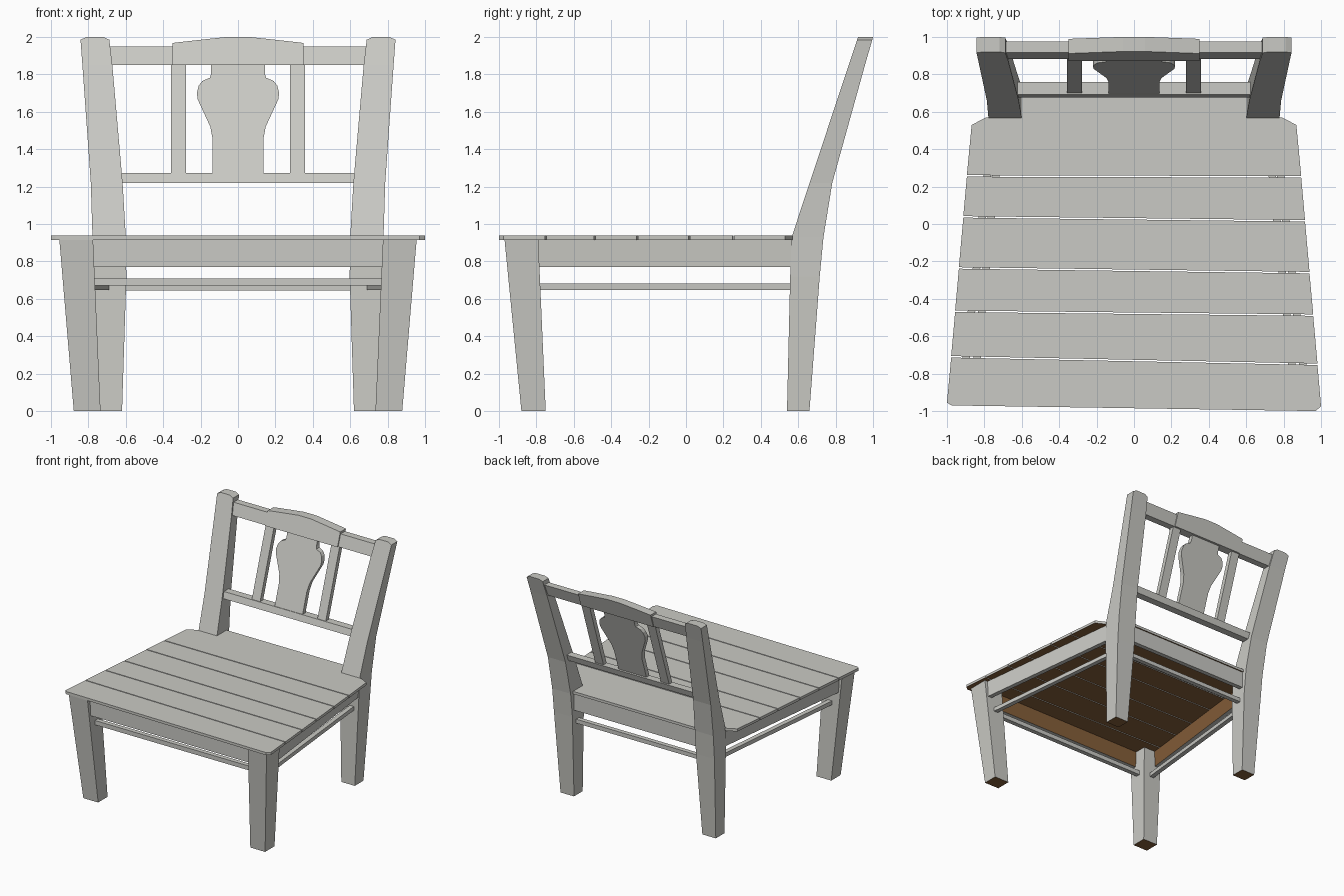
import bpy, bmesh
from mathutils import Vector

if "Cube" in bpy.data.objects:
    bpy.data.objects.remove(bpy.data.objects["Cube"])


def material(name, rgb):
    m = bpy.data.materials.new(name)
    m.diffuse_color = (*rgb, 1)
    m.use_nodes = True
    m.node_tree.nodes["Principled BSDF"].inputs["Base Color"].default_value = m.diffuse_color
    return m


PAINT = material("pale grey paint", (0.59, 0.59, 0.555))
WOOD = material("bare brown wood", (0.24, 0.115, 0.042))


def loft(name, rings, is_wood=lambda n: False):
    """Skin equal-length rings of points and cap the ends; is_wood picks bare faces by normal."""
    bm = bmesh.new()
    vs = [[bm.verts.new(p) for p in r] for r in rings]
    n = len(rings[0])
    for a, b in zip(vs, vs[1:]):
        for i in range(n):
            j = (i + 1) % n
            bm.faces.new((a[i], a[j], b[j], b[i]))
    bm.faces.new(vs[0][::-1])
    bm.faces.new(vs[-1])
    bmesh.ops.recalc_face_normals(bm, faces=bm.faces[:])
    bm.normal_update()
    for f in bm.faces:
        f.material_index = 1 if is_wood(f.normal) else 0
    me = bpy.data.meshes.new(name)
    bm.to_mesh(me)
    bm.free()
    me.materials.append(PAINT)
    me.materials.append(WOOD)
    ob = bpy.data.objects.new(name, me)
    bpy.context.collection.objects.link(ob)
    return ob


def down(n):
    return n.z < -0.9


def slab(name, outline, z0, z1, is_wood=down):
    return loft(name, [[(x, y, z) for x, y in outline] for z in (z0, z1)], is_wood)


def beam(name, p, q, thick, z0, z1, bare_inside=False):
    """Straight rail whose outer face runs from p to q, thickened towards the chair centre."""
    p, q = Vector(p), Vector(q)
    d = (q - p).normalized()
    inward = Vector((-d.y, d.x))
    if inward.dot((p + q) / 2) > 0:
        inward = -inward
    outline = [p, q, q + inward * thick, p + inward * thick]
    rule = (lambda n: n.xy.dot(inward) > 0.9) if bare_inside else (lambda n: False)
    return slab(name, outline, z0, z1, rule)


def leaning(name, outline, off, thick):
    """Front-view outline (x, z) laid into the sloping plane of the backrest."""
    def y(z):
        return 0.565 + 0.332 * (z - 0.93) + off
    return loft(name, [[(x, y(z) + t, z) for x, z in outline] for t in (0, thick)])


def box(x0, x1, z0, z1):
    return [(x0, z0), (x1, z0), (x1, z1), (x0, z1)]


# Legs: sections (z, inner x, outer x, front y, back y)
FRONT = [(0, 0.735, 0.878, -0.88, -0.75), (0.915, 0.775, 0.955, -0.97, -0.79)]
BACK = [(0, 0.62, 0.75, 0.54, 0.66), (0.72, 0.597, 0.775, 0.557, 0.715),
        (0.93, 0.6, 0.778, 0.565, 0.735), (1.22, 0.617, 0.787, 0.661, 0.782),
        (1.85, 0.672, 0.832, 0.87, 0.957), (1.985, 0.688, 0.842, 0.915, 0.996),
        (2.0, 0.72, 0.81, 0.92, 1.0)]
for s, side in ((-1, "left"), (1, "right")):
    for kind, secs in (("front_leg", FRONT), ("back_leg", BACK)):
        loft(f"{kind}_{side}", [[(s * a, c, z), (s * b, c, z), (s * b, d, z), (s * a, d, z)]
                                for z, a, b, c, d in secs], down)

# Seat planks: slightly skewed gaps (left y, right y)
def half(y):
    return 1.0 - 0.13 * (y + 0.97) / 1.5


GAPS = [(-0.97, -0.995), (-0.71, -0.75), (-0.467, -0.487), (-0.235, -0.26),
        (0.038, 0.017), (0.257, 0.252)]
G = 0.004
for i, (l, r) in enumerate(GAPS):
    if i == 0:      # front plank with clipped corners
        pts = [(-1, l + 0.015), (-0.975, l), (0.97, -1.0), (1, r + 0.02)]
    else:
        pts = [(-half(l), l + G), (half(r), r + G)]
    if i < len(GAPS) - 1:
        l2, r2 = GAPS[i + 1]
        pts += [(half(r2), r2 - G), (-half(l2), l2 - G)]
    else:           # rear plank, notched around the back legs
        pts += [(0.868, 0.53), (0.79, 0.57), (0.61, 0.57), (0.61, 0.70),
                (-0.61, 0.70), (-0.61, 0.57), (-0.79, 0.57), (-0.868, 0.53)]
    slab(f"seat_plank_{i + 1}", pts, 0.915, 0.938)

# Aprons (bare wood on the inside) and stretchers
beam("front_apron", (-0.79, -0.935), (0.79, -0.935), 0.04, 0.77, 0.917, True)
beam("back_apron", (-0.62, 0.69), (0.62, 0.69), 0.04, 0.77, 0.917, True)
beam("front_stretcher", (-0.79, -0.88), (0.79, -0.88), 0.04, 0.67, 0.708)
beam("back_stretcher", (-0.62, 0.66), (0.62, 0.66), 0.04, 0.645, 0.68)
for s, side in ((-1, "left"), (1, "right")):
    beam(f"side_apron_{side}", (s * 0.93, -0.82), (s * 0.765, 0.6), 0.04, 0.77, 0.917, True)
    beam(f"side_stretcher_{side}", (s * 0.87, -0.82), (s * 0.725, 0.6), 0.04, 0.648, 0.682)

# Backrest rails
leaning("lower_back_rail", box(-0.64, 0.64, 1.218, 1.272), 0.015, 0.065)
leaning("top_rail", box(-0.7, 0.7, 1.85, 1.95), 0.012, 0.06)
leaning("crest", [(-0.35, 1.85), (0.35, 1.85), (0.35, 1.968), (0.2, 1.985), (0.06, 2.0),
                  (-0.06, 2.0), (-0.2, 1.985), (-0.35, 1.968)], 0.002, 0.078)

# Vase-shaped splat and slats
VASE = [(0.135, 1.26), (0.135, 1.45), (0.148, 1.52), (0.185, 1.6), (0.215, 1.665), (0.22, 1.7),
        (0.21, 1.74), (0.19, 1.765), (0.15, 1.782), (0.145, 1.8), (0.145, 1.86)]
leaning("splat", VASE + [(-x, z) for x, z in reversed(VASE)], 0.02, 0.04)
for s, side in ((-1, "left"), (1, "right")):
    leaning(f"slat_{side}", box(s * 0.277, s * 0.357, 1.26, 1.86), 0.022, 0.042)
